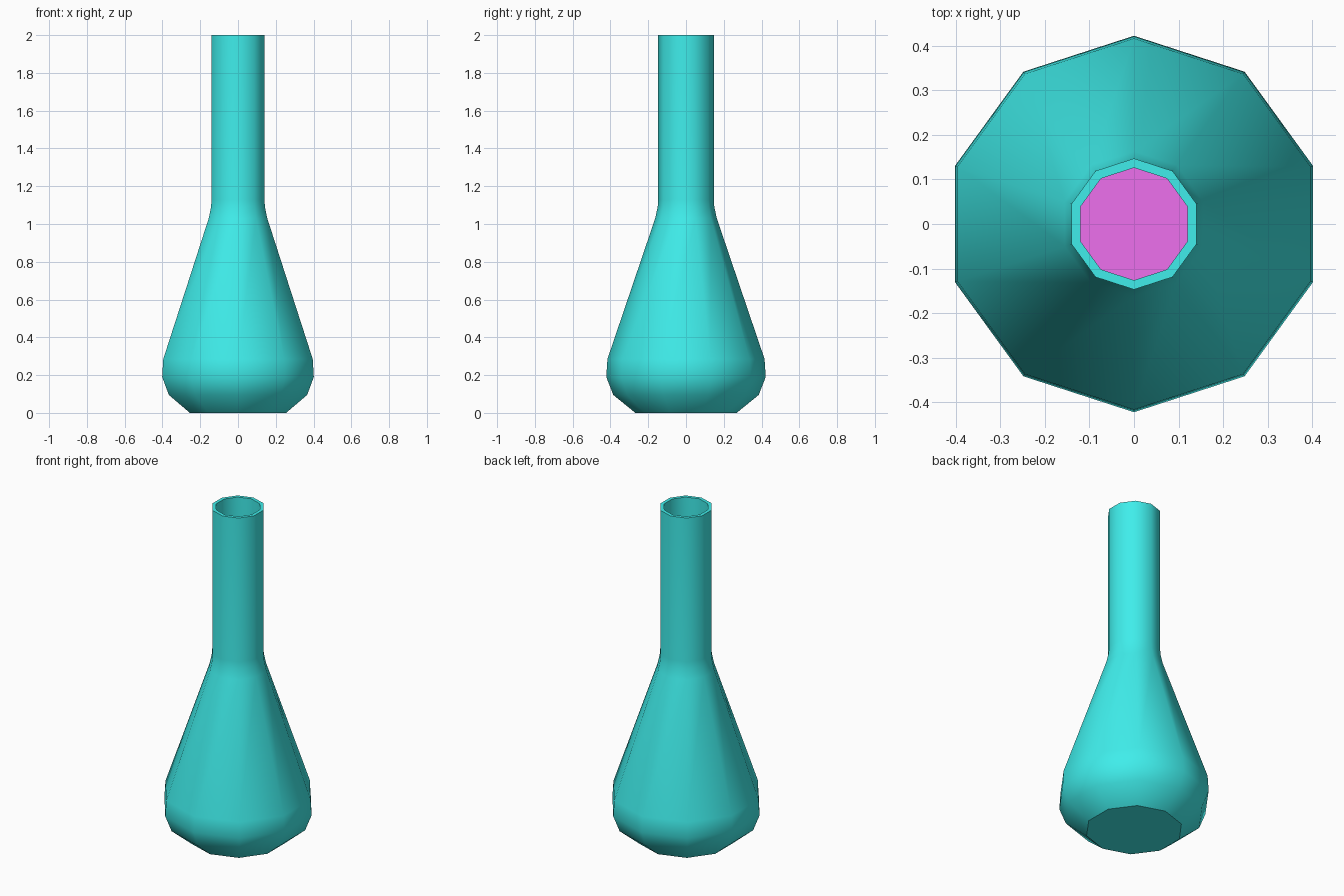
import bpy, bmesh, math

if "Cube" in bpy.data.objects:
    bpy.data.objects.remove(bpy.data.objects["Cube"])

SIDES = 10
WALL = 0.021


def material(name, colour):
    mat = bpy.data.materials.new(name)
    mat.diffuse_color = colour
    mat.use_nodes = True
    mat.node_tree.nodes["Principled BSDF"].inputs["Base Color"].default_value = mat.diffuse_color
    return mat


def lathe(name, profile, mat, sharp_rings):
    """Spin (radius, z) points round z, cap both ends, crease chosen rings."""
    bm = bmesh.new()
    rings = []
    for r, z in profile:
        rings.append([bm.verts.new((r * math.cos(a), r * math.sin(a), z))
                      for a in (math.pi / 2 + i * math.tau / SIDES for i in range(SIDES))])
    for low, high in zip(rings, rings[1:]):
        for i in range(SIDES):
            j = (i + 1) % SIDES
            bm.faces.new((low[i], low[j], high[j], high[i]))
    bm.faces.new(rings[0][::-1])
    bm.faces.new(rings[-1])
    for f in bm.faces:
        f.smooth = True
    for k in sharp_rings:
        ring = rings[k]
        for i in range(SIDES):
            bm.edges.get((ring[i], ring[(i + 1) % SIDES])).smooth = False
    bmesh.ops.recalc_face_normals(bm, faces=bm.faces)
    mesh = bpy.data.meshes.new(name)
    bm.to_mesh(mesh)
    bm.free()
    mesh.materials.append(mat)
    obj = bpy.data.objects.new(name, mesh)
    bpy.context.collection.objects.link(obj)
    return obj


# Flask: outer profile from base to rim, then back down the inner wall
outer = [(0.268, 0), (0.385, 0.095), (0.422, 0.19), (0.416, 0.285),
         (0.163, 1.03), (0.150, 1.09), (0.147, 1.13), (0.147, 2.0)]
inner = [(r - WALL, z) for r, z in outer[1:]]
inner.insert(0, (0.258, WALL))
n = len(outer)
lathe("flask", outer + inner[::-1], material("teal_glass", (0.05, 0.85, 0.83, 1)),
      (0, n - 1, n, 2 * n - 1))

# Liquid filling the lower part of the body
gap = 0.004
level = 0.6
t = (level - 0.285) / (1.03 - 0.285)
top_radius = 0.416 + t * (0.163 - 0.416) - WALL - gap
liquid = [(r - gap, z + gap) for r, z in inner[:4]] + [(top_radius, level)]
lathe("liquid", liquid, material("magenta_liquid", (0.85, 0.16, 0.85, 1)), (0, 4))
